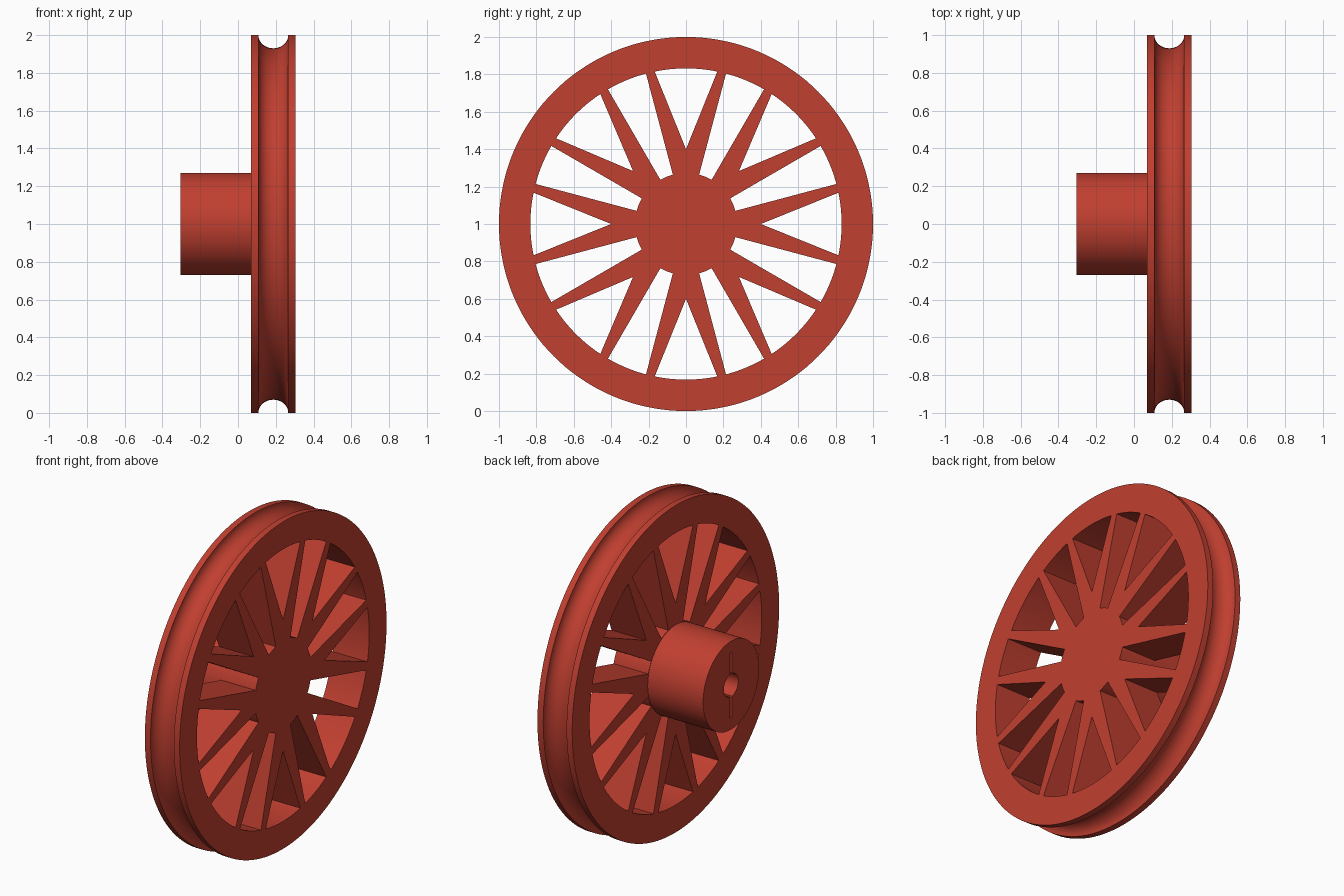
import bpy, bmesh
from math import sin, cos, pi, radians
from mathutils import Vector, Matrix

cube = bpy.data.objects.get("Cube")
if cube:
    bpy.data.objects.remove(cube)

RIM_IN, HUB, BOSS_X, BACK, FRONT = 0.832, 0.27, -0.305, 0.07, 0.305
CENTRE = Vector((0, 0, 1))

red = bpy.data.materials.new("brick_red")
red.use_nodes = True
red.diffuse_color = (0.53, 0.05, 0.03, 1)
red.node_tree.nodes["Principled BSDF"].inputs["Base Color"].default_value = red.diffuse_color


def make_object(name, bm):
    bmesh.ops.recalc_face_normals(bm, faces=bm.faces[:])
    mesh = bpy.data.meshes.new(name)
    bm.to_mesh(mesh)
    bm.free()
    mesh.materials.append(red)
    obj = bpy.data.objects.new(name, mesh)
    obj.location = CENTRE
    bpy.context.collection.objects.link(obj)
    return obj


def arc(radius, start, end, steps=16):
    """Points (y, z) along an arc, angles in degrees."""
    angles = [radians(start + (end - start) * i / steps) for i in range(steps + 1)]
    return [(radius * cos(a), radius * sin(a)) for a in angles]


def add_prism(bm, outline, x0, x1):
    """Extrude a (y, z) outline along the axle."""
    face = bm.faces.new([bm.verts.new((x0, y, z)) for y, z in outline])
    new = bmesh.ops.extrude_face_region(bm, geom=[face])["geom"]
    bmesh.ops.translate(bm, vec=(x1 - x0, 0, 0),
                        verts=[v for v in new if isinstance(v, bmesh.types.BMVert)])


# Wheel body: turned profile with a boss at the back and a round groove in the rim
groove = [(0.187 - 0.079 * cos(pi * i / 16), 1 - 0.07 * sin(pi * i / 16)) for i in range(17)]
profile = [(BOSS_X, 0), (BOSS_X, HUB), (BACK, HUB), (BACK, 1)] + groove + [(FRONT, 1), (FRONT, 0)]
bm = bmesh.new()
verts = [bm.verts.new((x, 0, r)) for x, r in profile]
edges = [bm.edges.new(pair) for pair in zip(verts, verts[1:])]
bmesh.ops.spin(bm, geom=verts + edges, cent=(0, 0, 0), axis=(1, 0, 0),
               angle=2 * pi, steps=144, use_duplicate=False)
bmesh.ops.remove_doubles(bm, verts=bm.verts[:], dist=0.0001)
wheel = make_object("spoked_wheel", bm)

# Openings between spokes: pointed and blunt ones alternate
bm = bmesh.new()
for k in range(8):
    a = 45 * k
    pointed = [(0.4 * cos(radians(a)), 0.4 * sin(radians(a)))] + arc(RIM_IN, a - 11.6, a + 11.6)
    b = a + 22.5
    blunt = arc(HUB + 0.003, b + 7.6, b - 7.6, 8) + arc(RIM_IN, b - 7.6, b + 7.6)
    for outline in (pointed, blunt):
        add_prism(bm, outline, BACK - 0.05, FRONT + 0.05)

# Axle bore with a thin upright slot, open at the back of the boss
half = 0.008
bore = (arc(0.07, 97, 263) + [(-half, -0.2), (half, -0.2)]
        + arc(0.07, -83, 83) + [(half, 0.2), (-half, 0.2)])
add_prism(bm, bore, BOSS_X - 0.05, BACK)
cutter = make_object("opening_cutter", bm)
cutter.hide_render = True

# Cut the openings, then drop the cutter
cut = wheel.modifiers.new("openings", 'BOOLEAN')
cut.operation, cut.solver, cut.object = 'DIFFERENCE', 'EXACT', cutter
bpy.context.view_layer.objects.active = wheel
wheel.select_set(True)
bpy.ops.object.modifier_apply(modifier=cut.name)
bpy.data.objects.remove(cutter)

bpy.ops.object.shade_smooth_by_angle(angle=radians(30))
